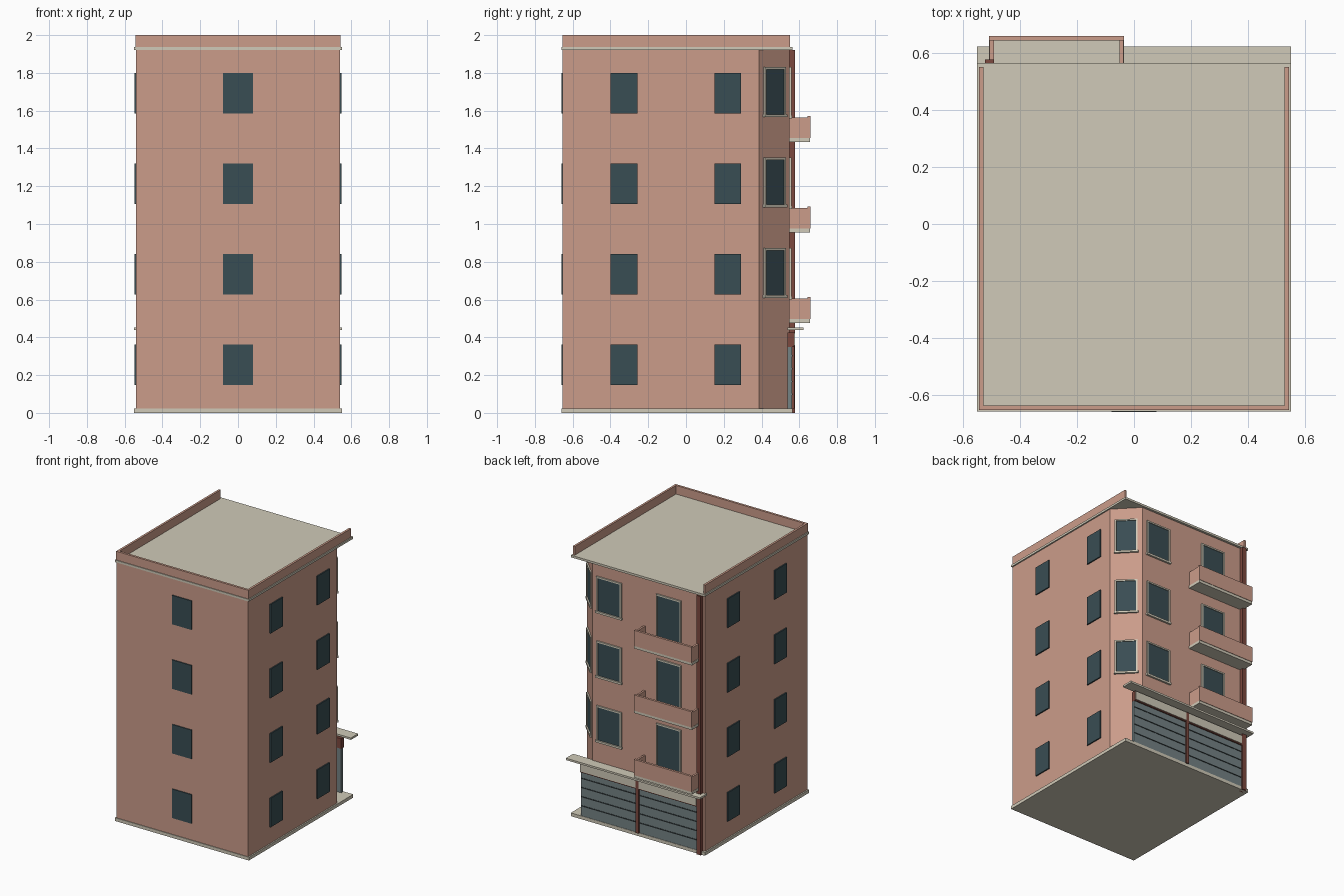
import bpy, bmesh, math
from mathutils import Matrix, Vector

if "Cube" in bpy.data.objects:
    bpy.data.objects.remove(bpy.data.objects["Cube"])


def material(name, rgb):
    m = bpy.data.materials.new(name)
    lin = [((c / 255 + 0.055) / 1.055) ** 2.4 for c in rgb]
    m.diffuse_color = (*lin, 1)
    m.use_nodes = True
    m.node_tree.nodes["Principled BSDF"].inputs["Base Color"].default_value = m.diffuse_color
    return m


WALL = material("terracotta_wall", (203, 156, 138))
STONE = material("pale_stone", (208, 202, 184))
GLASS = material("dark_glass", (57, 77, 83))
SHUTTER = material("grey_shutter", (116, 130, 132))
BROWN = material("dark_brown", (124, 72, 62))
SLOT = material("shutter_slot", (50, 58, 60))


def finish(name, bm, mat):
    bmesh.ops.recalc_face_normals(bm, faces=bm.faces)
    mesh = bpy.data.meshes.new(name)
    bm.to_mesh(mesh)
    bm.free()
    mesh.materials.append(mat)
    ob = bpy.data.objects.new(name, mesh)
    bpy.context.collection.objects.link(ob)
    return ob


def boxes(name, mat, spans, matrix=Matrix()):
    """One object from boxes given as (x0, x1, y0, y1, z0, z1)."""
    bm = bmesh.new()
    for x0, x1, y0, y1, z0, z1 in spans:
        size = Matrix.Diagonal((x1 - x0, y1 - y0, z1 - z0, 1))
        mid = Matrix.Translation(((x0 + x1) / 2, (y0 + y1) / 2, (z0 + z1) / 2))
        bmesh.ops.create_cube(bm, size=1, matrix=matrix @ mid @ size)
    return finish(name, bm, mat)


def prism(name, mat, outline, z0, z1):
    bm = bmesh.new()
    face = bm.faces.new([bm.verts.new((x, y, z0)) for x, y in outline])
    top = bmesh.ops.extrude_face_region(bm, geom=[face])["geom"]
    bmesh.ops.translate(bm, vec=(0, 0, z1 - z0),
                        verts=[v for v in top if isinstance(v, bmesh.types.BMVert)])
    return finish(name, bm, mat)


def framed_window(name, width, z0, z1, matrix):
    """Pane with a raised stone surround; local +y points out of the wall."""
    h, t = width / 2, 0.011
    boxes(name + "_glass", GLASS, [(-h + t, h - t, -0.01, 0.004, z0 + t, z1 - t)], matrix)
    boxes(name + "_frame", STONE, [
        (-h, -h + t, -0.01, 0.01, z0, z1), (h - t, h, -0.01, 0.01, z0, z1),
        (-h + t, h - t, -0.01, 0.01, z1 - t, z1),
        (-h - 0.005, h + 0.005, -0.01, 0.014, z0 - 0.004, z0 + t)], matrix)


FRONT, BACK, SIDE = -0.653, 0.548, 0.54
FLOOR = 0.479

# Main block with one cut corner, base slab and roof slab
prism("main_walls", WALL, [(-SIDE, FRONT), (SIDE, FRONT), (SIDE, 0.387),
                           (0.385, BACK), (-SIDE, BACK)], 0.024, 1.92)
boxes("base_slab", STONE, [(-0.55, 0.55, -0.658, 0.565, 0, 0.024)])
boxes("roof_slab", STONE, [(-0.55, 0.55, -0.658, 0.565, 1.92, 1.936)])

# Parapet on three sides, open at the back
boxes("parapet", WALL, [(-0.543, -0.527, FRONT, 0.55, 1.936, 2),
                        (0.527, 0.543, FRONT, 0.55, 1.936, 2),
                        (-0.527, 0.527, FRONT, -0.636, 1.936, 2)])

# Plain windows on the front and both sides
front, sides = [], []
for i in range(4):
    z0 = 0.148 + FLOOR * i
    z1 = z0 + 0.215
    front.append((-0.079, 0.079, -0.66, FRONT + 0.01, z0, z1))
    for y0 in (-0.40, 0.15):
        sides.append((SIDE - 0.01, 0.549, y0, y0 + 0.142, z0, z1))
        sides.append((-0.549, -SIDE + 0.01, y0, y0 + 0.142, z0, z1))
boxes("front_windows", GLASS, front)
boxes("side_windows", GLASS, sides)

# Upper floors: framed windows, balcony doors and balconies
corner = (Matrix.Translation((0.4625, 0.4675, 0))
          @ Matrix.Rotation(-math.radians(45), 4, 'Z'))
for i in range(3):
    up = FLOOR * i
    n = str(i + 1)
    framed_window("corner_window_" + n, 0.158, 0.612 + up, 0.872 + up, corner)
    framed_window("back_window_" + n, 0.205, 0.605 + up, 0.872 + up,
                  Matrix.Translation((0.245, BACK, 0)))
    framed_window("balcony_door_" + n, 0.205, 0.505 + up, 0.872 + up,
                  Matrix.Translation((-0.245, BACK, 0)))
    boxes("balcony_floor_" + n, STONE, [(-0.508, -0.035, BACK - 0.01, 0.657, 0.477 + up, 0.497 + up)])
    boxes("balcony_wall_" + n, WALL, [
        (-0.508, -0.035, 0.643, 0.66, 0.497 + up, 0.613 + up),
        (-0.506, -0.491, BACK - 0.01, 0.643, 0.497 + up, 0.605 + up),
        (-0.050, -0.036, BACK - 0.01, 0.643, 0.497 + up, 0.605 + up)])

# Drain post on the back corner
boxes("drain_post", BROWN, [(-0.523, -0.491, BACK - 0.01, 0.577, 0.0, 1.92)])

# Shop front: canopy, lintel, sign boards, posts and slatted shutters
boxes("shop_canopy", STONE, [(-0.55, 0.55, BACK - 0.01, 0.623, 0.438, 0.452)])
boxes("shop_lintel", BROWN, [(-0.491, 0.47, BACK - 0.01, 0.572, 0.35, 0.425)])
boxes("sign_boards", STONE, [(-0.485, -0.012, 0.57, 0.576, 0.358, 0.422),
                             (0.012, 0.466, 0.57, 0.576, 0.358, 0.422)])
boxes("shop_post", BROWN, [(-0.011, 0.011, BACK - 0.01, 0.575, 0.024, 0.425)])
boxes("shutters", SHUTTER, [(-0.491, -0.011, BACK - 0.01, 0.562, 0.024, 0.35),
                            (0.011, 0.47, BACK - 0.01, 0.562, 0.024, 0.35)])
slots = []
for k in range(4):
    z = 0.095 + 0.068 * k
    slots += [(-0.491, -0.011, 0.56, 0.565, z, z + 0.007),
              (0.011, 0.468, 0.56, 0.565, z, z + 0.007)]
boxes("shutter_slots", SLOT, slots)
